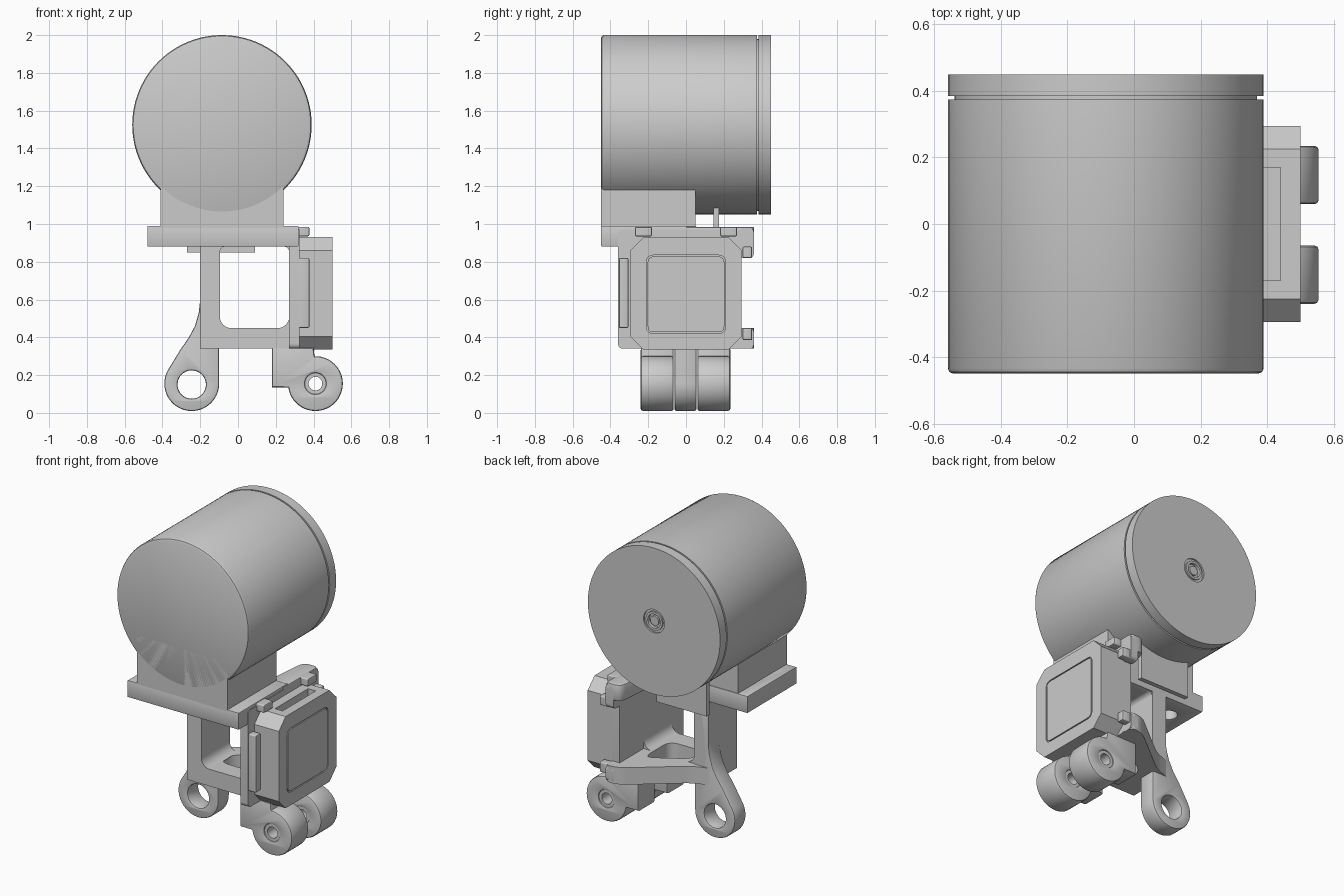
import bpy
import bmesh
from math import sin, cos, pi, radians
from mathutils import Matrix, Vector

if "Cube" in bpy.data.objects:
    bpy.data.objects.remove(bpy.data.objects["Cube"])

GREY = (0.6, 0.6, 0.6, 1)
grey = bpy.data.materials.new("plain grey")
grey.use_nodes = True
grey.diffuse_color = GREY
grey.node_tree.nodes["Principled BSDF"].inputs["Base Color"].default_value = GREY

# Columns send profile u, profile v and extrusion depth to world axes
AXES = {
    "x": ((0, 0, 1), (1, 0, 0), (0, 1, 0)),
    "y": ((1, 0, 0), (0, 0, -1), (0, 1, 0)),
    "z": ((1, 0, 0), (0, 1, 0), (0, 0, 1)),
}


def finish(name, mesh):
    mesh.materials.clear()
    mesh.materials.append(grey)
    obj = bpy.data.objects.new(name, mesh)
    bpy.context.collection.objects.link(obj)
    bpy.ops.object.select_all(action="DESELECT")
    obj.select_set(True)
    bpy.context.view_layer.objects.active = obj
    bpy.ops.object.shade_smooth_by_angle(angle=radians(32))
    return obj


def arc(cx, cy, r, start=0, end=360, steps=40):
    angles = [radians(start + (end - start) * i / steps) for i in range(steps + 1)]
    if end - start == 360:
        angles.pop()
    return [(cx + r * cos(a), cy + r * sin(a)) for a in angles]


def rounded(corners, radius, steps=6):
    """Closed outline with quadratic rounding at each corner."""
    points = []
    for i, corner in enumerate(corners):
        here = Vector(corner[:2])
        r = corner[2] if len(corner) > 2 else radius
        if r == 0:
            points.append(tuple(here))
            continue
        before = here + (Vector(corners[i - 1][:2]) - here).normalized() * r
        nxt = Vector(corners[(i + 1) % len(corners)][:2])
        after = here + (nxt - here).normalized() * r
        for k in range(steps + 1):
            t = k / steps
            p = before * (1 - t) ** 2 + here * (2 * t * (1 - t)) + after * t ** 2
            points.append(tuple(p))
    return points


def rect(u0, u1, v0, v1, radius=0):
    return rounded([(u0, v0), (u1, v0), (u1, v1), (u0, v1)], radius)


def extrude(name, axis, lo, hi, outline, holes=(), bevel=0.0):
    """Filled outline with holes, pushed along an axis from lo to hi."""
    curve = bpy.data.curves.new(name, "CURVE")
    curve.dimensions = "2D"
    curve.fill_mode = "BOTH"
    curve.extrude = (hi - lo) / 2 - bevel
    curve.bevel_depth = bevel
    curve.bevel_resolution = 1
    curve.offset = -bevel
    for loop in [outline, *holes]:
        spline = curve.splines.new("POLY")
        spline.points.add(len(loop) - 1)
        for point, (u, v) in zip(spline.points, loop):
            point.co = (u, v, 0, 1)
        spline.use_cyclic_u = True
    temp = bpy.data.objects.new(name, curve)
    bpy.context.collection.objects.link(temp)
    graph = bpy.context.evaluated_depsgraph_get()
    mesh = bpy.data.meshes.new_from_object(temp.evaluated_get(graph))
    bpy.data.objects.remove(temp)
    offset = Vector((0, 0, 0))
    offset["xyz".index(axis)] = (lo + hi) / 2
    mesh.transform(Matrix.Translation(offset) @ Matrix(AXES[axis]).to_4x4())
    bm = bmesh.new()
    bm.from_mesh(mesh)
    bmesh.ops.remove_doubles(bm, verts=bm.verts, dist=0.0002)
    bmesh.ops.recalc_face_normals(bm, faces=bm.faces)
    bm.to_mesh(mesh)
    bm.free()
    return finish(name, mesh)


def lathe(name, cx, cz, profile):
    """Turn a (radius, y) profile about an axis along y."""
    bm = bmesh.new()
    verts = [bm.verts.new((cx + r, y, cz)) for r, y in profile]
    edges = [bm.edges.new(pair) for pair in zip(verts, verts[1:])]
    bmesh.ops.spin(bm, geom=verts + edges, cent=(cx, 0, cz), axis=(0, 1, 0),
                   angle=2 * pi, steps=96)
    bmesh.ops.remove_doubles(bm, verts=bm.verts, dist=0.0002)
    bmesh.ops.recalc_face_normals(bm, faces=bm.faces)
    mesh = bpy.data.meshes.new(name)
    bm.to_mesh(mesh)
    bm.free()
    return finish(name, mesh)


# Drum, with a narrow groove before the rear cap and its bearing
DX, DZ, DR = -0.085, 1.525, 0.475
lathe("drum_body", DX, DZ, [(0, -0.45), (DR - 0.016, -0.45), (DR - 0.005, -0.445),
                            (DR, -0.434), (DR, 0.375), (0, 0.375)])
lathe("drum_spindle", DX, DZ, [(0, 0.37), (0.455, 0.37), (0.455, 0.39), (0, 0.39)])
lathe("drum_cap", DX, DZ, [(0, 0.385), (DR, 0.385), (DR, 0.45), (0.075, 0.45),
                           (0.075, 0.44), (0.06, 0.44), (0.06, 0.45), (0.045, 0.45),
                           (0.045, 0.43), (0.03, 0.43), (0.03, 0.445), (0, 0.445)])

# Pedestal, mounting plate and rear tab
extrude("pedestal", "y", -0.45, 0.05, rect(-0.41, 0.24, 0.98, 1.3))
extrude("mounting_plate", "z", 0.88, 0.99, rect(-0.48, 0.32, -0.45, 0.055),
        [arc(-0.35, -0.1, 0.05)], bevel=0.006)
extrude("rear_tab", "y", 0.145, 0.175, rect(-0.27, 0.09, 0.85, 1.09))

# Bracket: side wall, ceiling arm, floor with slot, left post
extrude("bracket_wall", "x", 0.27, 0.325, rect(-0.36, 0.295, 0.34, 0.97, 0.03))
extrude("ceiling_arm", "z", 0.88, 0.985,
        rounded([(0.1, 0.05, 0), (0.19, 0.06, 0.06), (0.22, 0.36, 0.05),
                 (0.325, 0.36, 0.03), (0.325, 0, 0)], 0), bevel=0.008)
extrude("bracket_floor", "z", 0.34, 0.45,
        rounded([(-0.2, -0.24, 0), (0.3, -0.24, 0), (0.325, 0.36, 0.03),
                 (0.24, 0.36, 0.06), (-0.1, 0.09, 0.05), (-0.2, 0.055, 0)], 0),
        [rounded([(-0.05, -0.12), (0.2, -0.12), (0.2, 0.15), (-0.05, 0.0)], 0.07)])
extrude("left_post", "y", -0.24, 0.055, rect(-0.2, -0.095, 0.34, 0.885))
for name, u, v, du, dv in [("lower_left", -0.096, 0.449, 1, 1),
                           ("lower_right", 0.271, 0.449, -1, 1),
                           ("upper_left", -0.096, 0.881, 1, -1),
                           ("upper_right", 0.271, 0.881, -1, -1)]:
    size = 0.06 if dv > 0 else 0.03
    curve = [(u + du * size * (1 - sin(a)), v + dv * size * (1 - cos(a)))
             for a in [pi / 2 * k / 6 for k in range(7)]]
    extrude(name + "_fillet", "y", -0.24, 0.05, [(u, v)] + curve)

# Left leg with a teardrop eye
leg = arc(-0.245, 0.155, 0.145, 150, 360)
leg += [(-0.1, 0.86), (-0.2, 0.86), (-0.2, 0.6), (-0.208, 0.53), (-0.228, 0.46),
        (-0.26, 0.4), (-0.305, 0.335)]
extrude("left_leg", "y", -0.06, 0.055, leg, [arc(-0.245, 0.15, 0.075)], bevel=0.01)

# Paired right feet with a raised collar round each bore
for name, lo, hi in [("front_foot", -0.24, -0.065), ("rear_foot", 0.06, 0.235)]:
    foot = arc(0.41, 0.155, 0.145, -172, 92)
    foot += [(0.4, 0.345), (0.18, 0.345), (0.18, 0.135)]
    extrude(name, "y", lo, hi, foot, [arc(0.41, 0.155, 0.055)], bevel=0.012)
    extrude(name + "_collar", "y", lo + 0.008, hi - 0.008,
            arc(0.41, 0.155, 0.056), [arc(0.41, 0.155, 0.036)])

# Octagonal case, open at the top, with an engraved panel
Y0, Y1, Z0, Z1, CH = -0.295, 0.295, 0.335, 0.93, 0.07
lower = [(Y0, Z1 - CH), (Y0, Z0 + CH), (Y0 + CH, Z0), (Y1 - CH, Z0),
         (Y1, Z0 + CH), (Y1, Z1 - CH), (Y1 - CH, Z1)]
octagon = lower + [(Y0 + CH, Z1)]
notch = [(0.17, Z1), (0.17, 0.42), (-0.17, 0.42), (-0.17, Z1)]
extrude("case_back", "x", 0.32, 0.385, octagon)
extrude("case_middle", "x", 0.385, 0.44, lower + notch + [(Y0 + CH, Z1)])
extrude("case_front", "x", 0.44, 0.492, octagon)
extrude("case_face", "x", 0.492, 0.5, octagon, [rect(-0.21, 0.21, 0.42, 0.835, 0.04)])
extrude("case_panel", "x", 0.49, 0.5, rect(-0.203, 0.203, 0.427, 0.828, 0.035))

# Clips holding the case to the wall
CLIPS = {
    "front_clip": (-0.355, -0.305, 0.45, 0.82),
    "top_front_clip": (-0.27, -0.18, 0.935, 0.985),
    "top_rear_clip": (0.18, 0.27, 0.935, 0.985),
    "rear_upper_clip": (0.3, 0.35, 0.82, 0.88),
    "rear_lower_clip": (0.3, 0.35, 0.385, 0.45),
}
for name, bounds in CLIPS.items():
    extrude(name, "x", 0.3, 0.378, rect(*bounds, 0.008), bevel=0.008)
extrude("rear_upper_ear", "x", 0.27, 0.325, rect(0.28, 0.36, 0.82, 0.98, 0.03))
extrude("rear_lower_ear", "x", 0.27, 0.325, rect(0.28, 0.36, 0.34, 0.45, 0.03))
